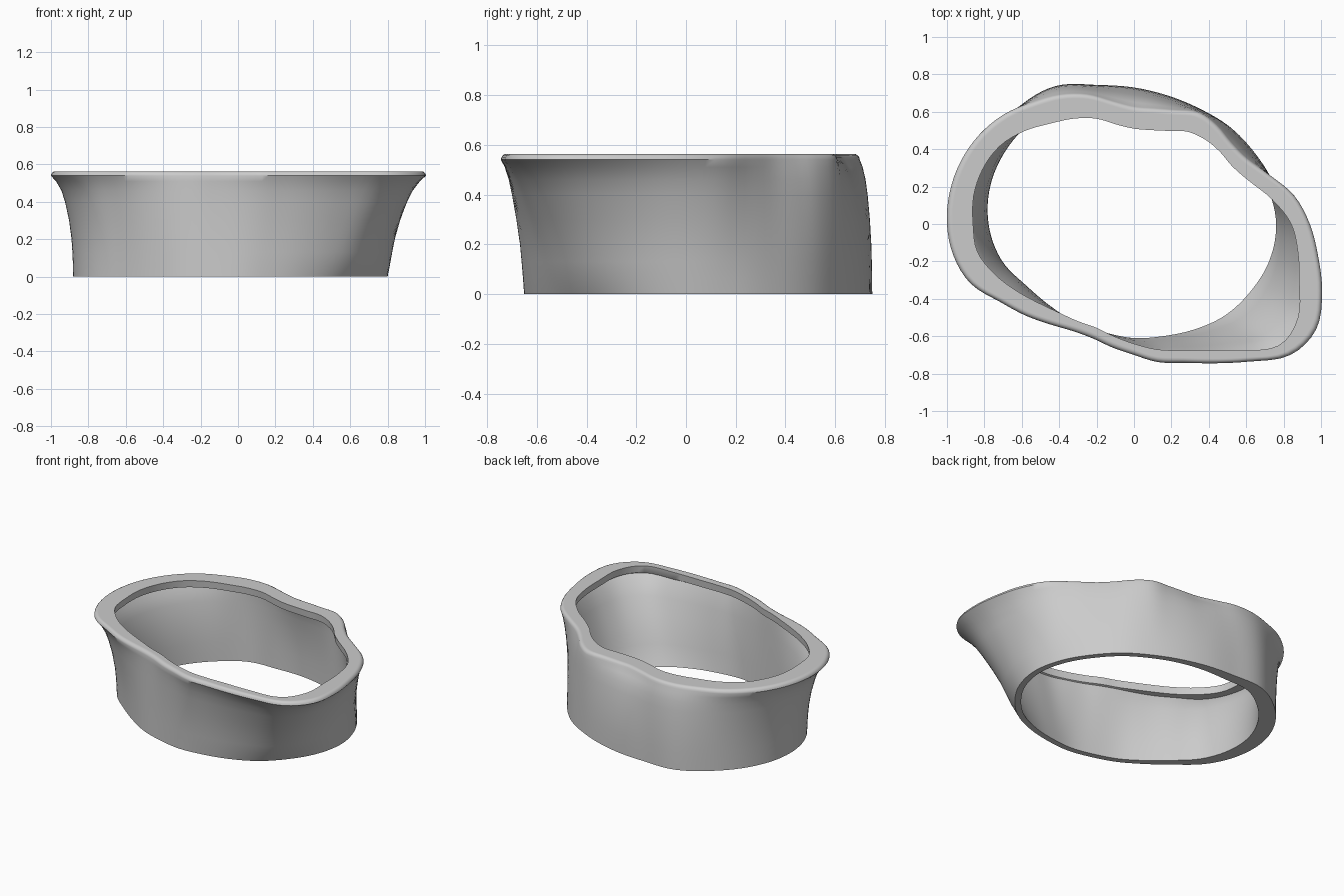
import bpy
import bmesh
import math

cube = bpy.data.objects.get("Cube")
if cube:
    bpy.data.objects.remove(cube, do_unlink=True)

STEPS = 144

# Outline radii in hundredths, evenly spaced counterclockwise from +x
RIM_OUTER = [94, 87, 77, 70, 68, 69, 69, 65, 63, 63, 67, 74,
             80, 85, 91, 95.5, 98.5, 100, 100, 98, 93, 83, 76, 70,
             66, 65, 67, 70, 75, 79, 86, 96, 109, 112.5, 107, 100]
RIM_INNER = [84, 75, 66, 61, 60, 59, 57, 53, 51, 51, 54, 60,
             65, 70, 77, 83, 86, 87, 86, 85, 79, 72, 66, 62,
             60, 59, 61, 64, 68, 72, 78, 88, 101, 101, 94, 89]
FOOT_OUTER = [80, 78, 75, 73, 71, 71, 73, 77, 85, 88, 90, 90,
              87, 81, 72, 67, 65, 64, 65, 66, 69, 73, 76, 79]


def smooth_radius(table, turn):
    """Periodic Catmull-Rom interpolation of an outline."""
    position = turn * len(table)
    i = int(position)
    f = position - i
    a, b, c, d = (table[(i + k) % len(table)] / 100 for k in (-1, 0, 1, 2))
    return b + f / 2 * (c - a + f * (2 * a - 5 * b + 4 * c - d
                                     + f * (3 * (b - c) + d - a)))


# Height of each wall ring and the share of the flare reached there
FLARE = [(0, 0), (0.06, 0.03), (0.13, 0.08), (0.2, 0.14), (0.3, 0.28),
         (0.4, 0.47), (0.46, 0.62), (0.51, 0.82)]


def section(turn):
    """Closed cross-section of the band as (radius, height) pairs."""
    angle = turn * math.tau
    outer = smooth_radius(RIM_OUTER, turn)
    inner = smooth_radius(RIM_INNER, turn)
    foot = smooth_radius(FOOT_OUTER, turn)
    # The foot is thickest at the back right, the flare fullest opposite it
    base = 0.04 + 0.07 * max(0, math.cos(angle - math.radians(150))) ** 2
    power = 1 - 0.35 * math.cos(angle - math.radians(320))
    flare = [(foot + (outer - foot) * t ** power, z, t) for z, t in FLARE]
    wall = [(r, z) for r, z, t in flare]
    lip = [(outer, 0.54), (outer - 0.003, 0.55), (outer - 0.01, 0.558),
           (outer - 0.02, 0.563), (outer - 0.03, 0.563),
           (inner, 0.563), (inner + 0.005, 0.515)]
    inside = [(r - base + (base - 0.04) * t, z) for r, z, t in reversed(flare)]
    top_radius, top_height = inside[0]
    inside[0] = (max(top_radius, inner + 0.01), top_height)
    return wall + lip + inside


# Flared band: loft the cross-section around the outline
bm = bmesh.new()
rings = []
for s in range(STEPS):
    angle = s / STEPS * math.tau
    rings.append([bm.verts.new((r * math.cos(angle), r * math.sin(angle), z))
                  for r, z in section(s / STEPS)])

for s in range(STEPS):
    here, after = rings[s], rings[(s + 1) % STEPS]
    for k in range(len(here)):
        n = (k + 1) % len(here)
        bm.faces.new((here[k], after[k], after[n], here[n]))
bmesh.ops.recalc_face_normals(bm, faces=bm.faces)

mesh = bpy.data.meshes.new("flared_band")
bm.to_mesh(mesh)
bm.free()
band = bpy.data.objects.new("flared_band", mesh)
bpy.context.collection.objects.link(band)

# Plain grey material
grey = bpy.data.materials.new("light_grey")
grey.use_nodes = True
colour = (0.6, 0.6, 0.6, 1)
grey.diffuse_color = colour
grey.node_tree.nodes["Principled BSDF"].inputs["Base Color"].default_value = colour
mesh.materials.append(grey)

bpy.ops.object.select_all(action="DESELECT")
band.select_set(True)
bpy.context.view_layer.objects.active = band
bpy.ops.object.shade_smooth_by_angle(angle=math.radians(38))
